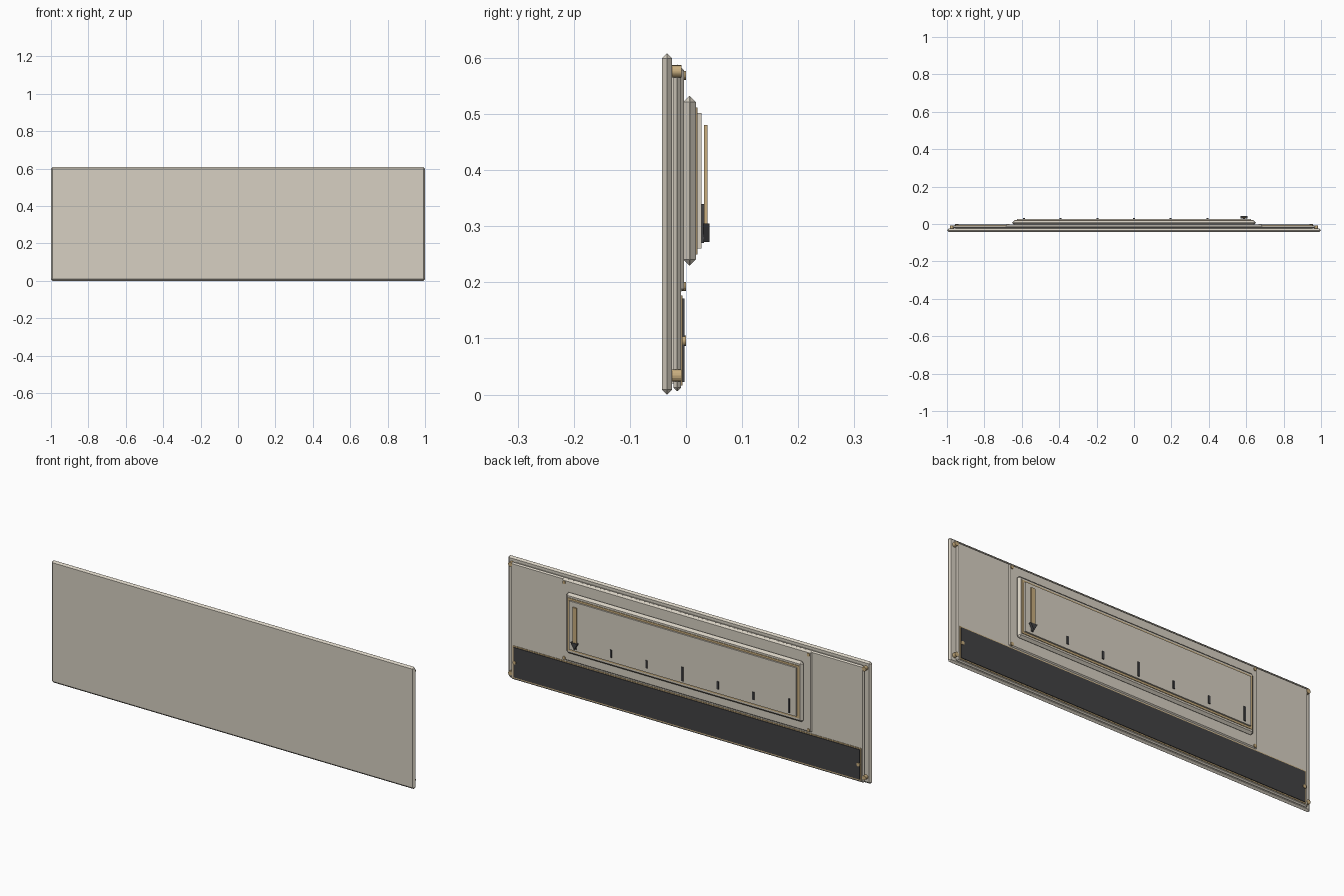
import bpy
import math

cube = bpy.data.objects.get("Cube")
if cube:
    bpy.data.objects.remove(cube, do_unlink=True)


def material(name, rgb):
    m = bpy.data.materials.new(name)
    m.use_nodes = True
    m.diffuse_color = (*rgb, 1)
    m.node_tree.nodes["Principled BSDF"].inputs["Base Color"].default_value = (*rgb, 1)
    return m


cream = material("warm_cream", (0.68, 0.63, 0.54))
gold = material("soft_gold", (0.58, 0.42, 0.21))
dark = material("charcoal", (0.055, 0.055, 0.058))


def plate(name, mat, x, y, z, bevel=0.0):
    """Box from (min, max) ranges, optionally with chamfered edges."""
    ranges = (x, y, z)
    bpy.ops.mesh.primitive_cube_add(size=1, location=[(a + b) / 2 for a, b in ranges])
    ob = bpy.context.object
    ob.name = name
    ob.scale = [b - a for a, b in ranges]
    bpy.ops.object.transform_apply(location=False, rotation=False, scale=True)
    ob.data.materials.append(mat)
    if bevel:
        mod = ob.modifiers.new("chamfer", "BEVEL")
        mod.width = bevel
        mod.segments = 1
    return ob


def disc(name, mat, x, z, y, radius, sides=16, turn=0.0):
    """Flat cylinder whose axis runs front to back."""
    bpy.ops.mesh.primitive_cylinder_add(
        vertices=sides, radius=radius, depth=y[1] - y[0],
        location=(x, (y[0] + y[1]) / 2, z), rotation=(math.pi / 2, turn, 0))
    ob = bpy.context.object
    ob.name = name
    ob.data.materials.append(mat)
    return ob


def frame(name, mat, half, y, z, width):
    """Thin rectangular trim made of four strips."""
    z0, z1 = z
    for side, edge in (("bottom", z0), ("top", z1 - width)):
        plate(f"{name}_{side}", mat, (-half, half), y, (edge, edge + width))
    for side, edge in (("right", -half), ("left", half - width)):
        plate(f"{name}_{side}", mat, (edge, edge + width), y, (z0 + width, z1 - width))


# Front slab and stepped backing plates
plate("front_slab", cream, (-1, 1), (-0.043, -0.025), (0, 0.608), 0.0088)
plate("spacer", cream, (-0.955, 0.955), (-0.026, -0.021), (0.02, 0.585))
plate("back_plate", cream, (-0.972, 0.972), (-0.022, -0.009), (0.006, 0.588), 0.0063)
plate("centre_plate", cream, (-0.69, 0.69), (-0.020, -0.004), (0.18, 0.586), 0.0078)

# Raised housing with a gold trim and a dial face
plate("housing", cream, (-0.652, 0.652), (-0.005, 0.018), (0.23, 0.532), 0.011)
frame("housing_trim", gold, 0.638, (0.017, 0.0205), (0.25, 0.512), 0.016)
plate("dial_face", cream, (-0.625, 0.625), (0.016, 0.028), (0.26, 0.502))

# Dark lower panel with a gold border
plate("lower_panel", dark, (-0.953, 0.953), (-0.010, -0.003), (0.022, 0.171))
frame("lower_panel_trim", gold, 0.959, (-0.010, -0.0065), (0.016, 0.177), 0.007)

# Screws
for side, s in (("right", -1), ("left", 1)):
    for level, z in (("lower", 0.034), ("upper", 0.576)):
        disc(f"corner_screw_{level}_{side}", gold, s * 0.974, z, (-0.026, -0.008), 0.011)
    for level, z in (("lower", 0.193), ("upper", 0.569)):
        disc(f"centre_screw_{level}_{side}", gold, s * 0.673, z, (-0.008, 0), 0.008)
    disc(f"panel_screw_{side}", gold, s * 0.947, 0.096, (-0.008, 0), 0.009)

# Scale marks, every third one tall
for i in range(7):
    x = 0.588 - 0.196 * i
    z = (0.27, 0.34) if i % 3 == 0 else (0.282, 0.32)
    plate(f"scale_mark_{i + 1}", dark, (x - 0.005, x + 0.005), (0.027, 0.032), z)

# Pointer bar and its downward arrowhead
plate("pointer_bar", gold, (0.577, 0.599), (0.032, 0.038), (0.30, 0.48))
arrow = disc("pointer_arrow", dark, 0.588, 0.294, (0.030, 0.042), 0.022, sides=3)
arrow.rotation_euler = (math.pi / 2, 0, 0)
# Put one corner straight down
lowest = min((arrow.rotation_euler.to_matrix() @ v.co).z for v in arrow.data.vertices)
if lowest > -0.02:
    arrow.rotation_euler = (-math.pi / 2, 0, 0)
